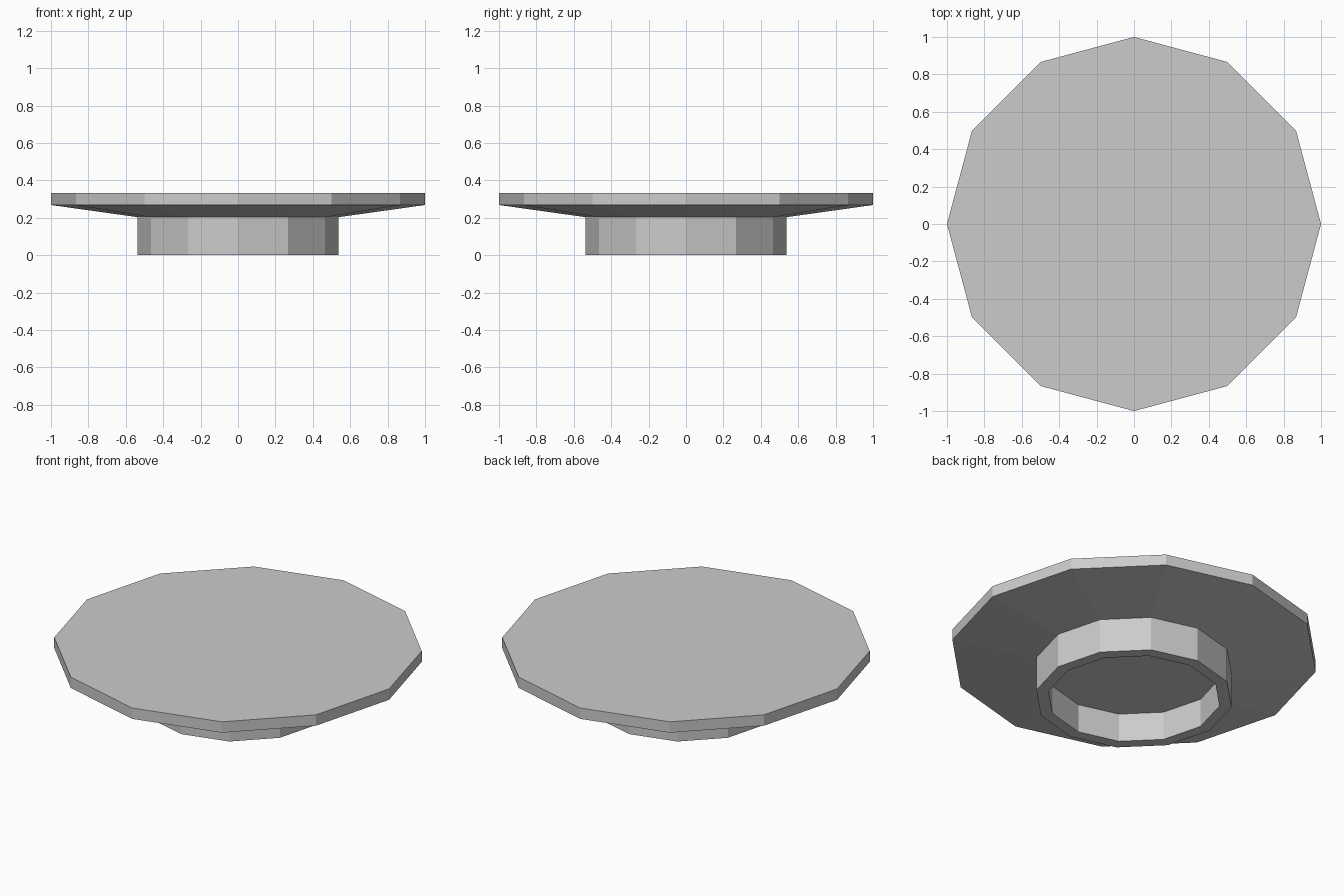
import bpy, bmesh
from math import cos, sin, tau

if "Cube" in bpy.data.objects:
    bpy.data.objects.remove(bpy.data.objects["Cube"])

SIDES = 12


def lathe(name, profile):
    """Revolve a (radius, z) profile into a capped, flat-faced solid."""
    bm = bmesh.new()
    rings = [[bm.verts.new((r * cos(tau * i / SIDES), r * sin(tau * i / SIDES), z))
              for i in range(SIDES)] for r, z in profile]
    for a, b in zip(rings, rings[1:]):
        for i in range(SIDES):
            j = (i + 1) % SIDES
            bm.faces.new((a[i], a[j], b[j], b[i]))
    bm.faces.new(rings[0])
    bm.faces.new(rings[-1])
    bmesh.ops.recalc_face_normals(bm, faces=bm.faces)
    mesh = bpy.data.meshes.new(name)
    bm.to_mesh(mesh)
    bm.free()
    obj = bpy.data.objects.new(name, mesh)
    bpy.context.collection.objects.link(obj)
    return obj


# Flat-topped plate with a tapered underside and a hollow foot ring, in one solid
lathe("footed_plate", [
    (0.47, 0.17),   # recess ceiling
    (0.47, 0.0),    # foot inner edge
    (0.537, 0.0),   # foot outer edge
    (0.537, 0.203), # foot meets underside
    (1.0, 0.268),   # rim bottom
    (1.0, 0.333),   # rim top
])
